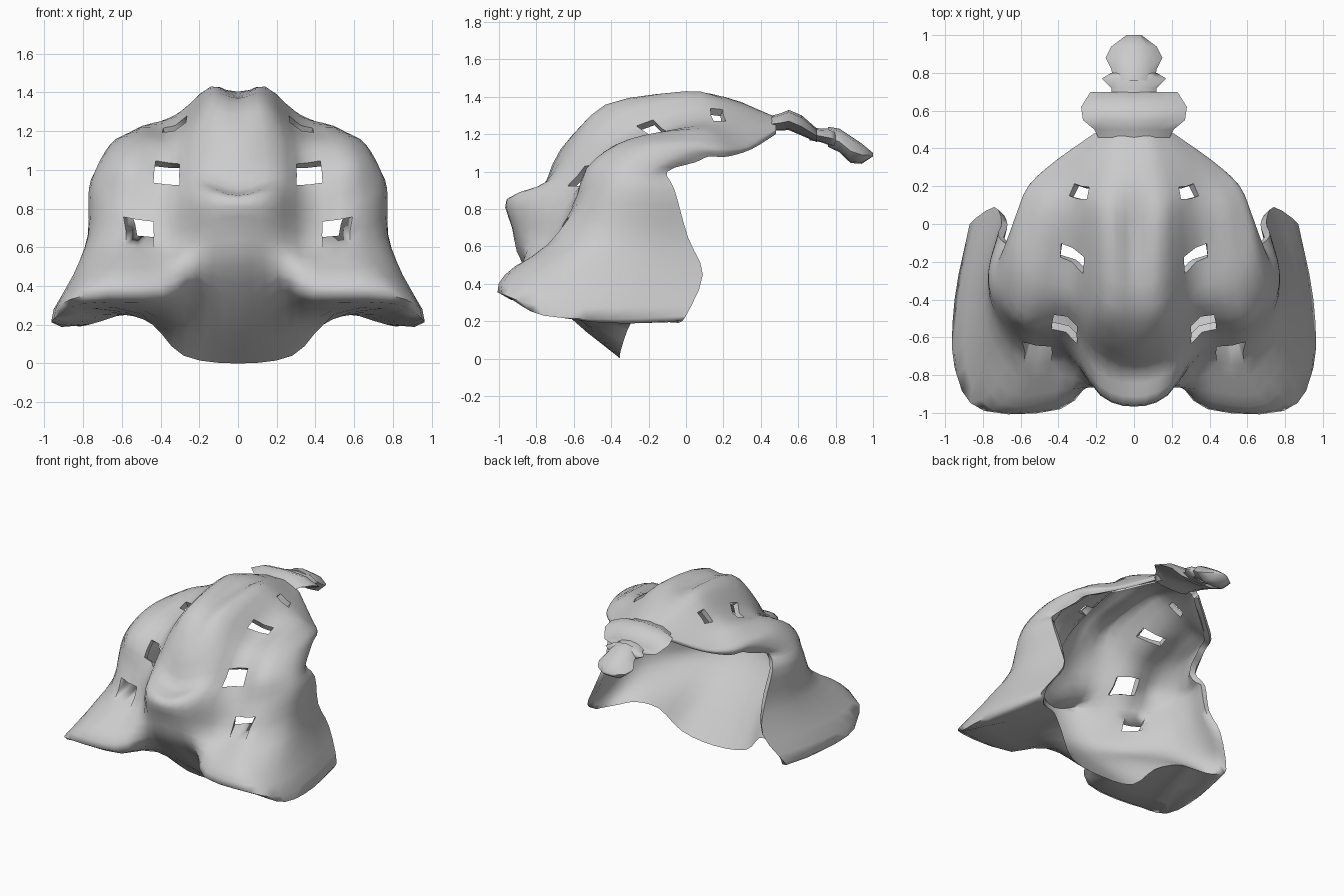
import bpy
from collections import Counter
from mathutils import Vector

STEPS = 3          # grid cells between neighbouring guide points
THICKNESS = 0.045

cube = bpy.data.objects.get("Cube")
if cube:
    bpy.data.objects.remove(cube, do_unlink=True)

# One plain clay grey for the whole model
clay = bpy.data.materials.new("clay_grey")
clay.use_nodes = True
clay.diffuse_color = (0.6, 0.6, 0.6, 1)
clay.node_tree.nodes["Principled BSDF"].inputs["Base Color"].default_value = (0.6, 0.6, 0.6, 1)


def spline(points, mirrored=False):
    """Catmull-Rom curve through the points, optionally level at the centre line."""
    pts = [Vector(p) for p in points]
    lead = pts[1] * Vector((1, 1, 1)) if mirrored else 2 * pts[0] - pts[1]
    if mirrored:
        lead.x = -lead.x
    padded = [lead] + pts + [2 * pts[-1] - pts[-2]]
    curve = []
    for a, b, c, d in zip(padded, padded[1:], padded[2:], padded[3:]):
        for i in range(STEPS):
            t = i / STEPS
            curve.append(0.5 * (2 * b + (c - a) * t
                                + (2 * a - 5 * b + 4 * c - d) * t ** 2
                                + (3 * b - a - 3 * c + d) * t ** 3))
    curve.append(pts[-1])
    return curve


def loft(sections):
    """Grid of points passing through all section curves."""
    across = [spline(section, mirrored=True) for section in sections]
    columns = [spline(column) for column in zip(*across)]
    return [list(row) for row in zip(*columns)]


def inset(grid, r, c):
    """Grid point moved inwards along its surface normal."""
    last_r, last_c = len(grid) - 1, len(grid[0]) - 1
    along = grid[r][min(c + 1, last_c)] - grid[r][max(c - 1, 0)]
    up = grid[min(r + 1, last_r)][c] - grid[max(r - 1, 0)][c]
    normal = along.cross(up)
    if c == 0:
        normal.x = 0
    return grid[r][c] - normal.normalized() * THICKNESS


def make_object(name, verts, faces, angle):
    mesh = bpy.data.meshes.new(name)
    mesh.from_pydata([tuple(v) for v in verts], [], faces)
    mesh.materials.append(clay)
    obj = bpy.data.objects.new(name, mesh)
    bpy.context.collection.objects.link(obj)
    bpy.ops.object.select_all(action="DESELECT")
    obj.select_set(True)
    bpy.context.view_layer.objects.active = obj
    bpy.ops.object.shade_smooth_by_angle(angle=angle)
    return obj


def make_shell(name, outer, lining, holes):
    """Closed half shell with an outer and an inner wall and openings, mirrored."""
    rows, width = len(outer), len(outer[0])
    inner = lining + [[inset(outer, r, c) for c in range(width)]
                      for r in range(len(lining), rows)]
    total = rows * width
    cells = []
    for r in range(rows - 1):
        for c in range(width - 1):
            if not any(r0 <= r < r1 and c0 <= c < c1 for r0, r1, c0, c1 in holes):
                a = r * width + c
                cells.append((a, a + 1, a + width + 1, a + width))

    def inside(i):
        # the bottom row is shared by both walls
        return i if i < width else i + total

    faces = cells + [tuple(inside(i) for i in reversed(cell)) for cell in cells]
    edges = [edge for cell in cells for edge in zip(cell, cell[1:] + cell[:1])]
    count = Counter(frozenset(edge) for edge in edges)
    for a, b in edges:
        on_centre = a % width == 0 and b % width == 0
        if count[frozenset((a, b))] == 1 and not on_centre and max(a, b) >= width:
            wall = (b, a, inside(a), inside(b))
            faces.append(tuple(dict.fromkeys(wall)))
    verts = [p for row in outer + inner for p in row]
    for i in range(0, len(verts), width):
        verts[i].x = 0
    obj = make_object(name, verts, faces, 1.35)
    mirror = obj.modifiers.new("mirror", "MIRROR")
    mirror.use_clip = True
    mirror.merge_threshold = 0.002


# Half sections of the hood, each running from the centre line to the back rim
chin_rim = [(0, -.35, 0), (.28, -.35, .04), (.44, -.29, .2), (.58, -.2, .25),
            (.7, -.13, .22), (.77, -.09, .2), (.82, -.04, .19)]
flap_lip = [(0, -.62, .22), (.22, -.76, .38), (.38, -.92, .32), (.8, -.92, .31),
            (.95, -.76, .23), (.95, -.4, .21), (.87, 0, .23)]
flap_top = [(0, -.87, .5), (.2, -.85, .5), (.42, -.94, .45), (.7, -.95, .45),
            (.84, -.7, .45), (.83, -.3, .47), (.74, .09, .45)]
cheek_low = [(0, -.93, .7), (.18, -.88, .66), (.37, -.73, .6), (.58, -.74, .61),
             (.75, -.5, .66), (.77, -.25, .66), (.7, .01, .65)]
snout = [(0, -.96, .85), (.18, -.9, .86), (.36, -.65, .8), (.6, -.58, .83),
         (.74, -.42, .9), (.77, -.25, .9), (.72, -.06, .9)]
brow = [(0, -.78, .9), (.2, -.72, .96), (.36, -.53, .98), (.58, -.53, 1.02),
        (.71, -.35, 1.03), (.72, -.2, 1), (.66, -.1, 1)]
forehead = [(0, -.67, 1.12), (.2, -.57, 1.16), (.34, -.4, 1.13), (.54, -.36, 1.15),
            (.65, -.2, 1.14), (.66, -.05, 1.09), (.6, .05, 1.05)]
crown_front = [(0, -.43, 1.34), (.15, -.41, 1.35), (.33, -.2, 1.2), (.5, -.15, 1.21),
               (.6, 0, 1.17), (.62, .06, 1.12), (.58, .12, 1.08)]
crown = [(0, -.08, 1.38), (.14, 0, 1.43), (.31, .02, 1.28), (.48, .08, 1.23),
         (.54, .15, 1.17), (.56, .2, 1.12), (.53, .22, 1.08)]
crown_back = [(0, .2, 1.4), (.14, .2, 1.39), (.28, .2, 1.3), (.37, .25, 1.22),
              (.42, .28, 1.17), (.42, .33, 1.13), (.38, .35, 1.12)]
nape = [(0, .48, 1.29), (.08, .48, 1.29), (.14, .48, 1.27), (.18, .48, 1.25),
        (.2, .48, 1.23), (.21, .48, 1.22), (.2, .48, 1.2)]

# Inner wall of the hollow flaps, from the chin rim up to the cheeks
lining_low = [(0, -.58, .25), (.22, -.56, .27), (.4, -.47, .34), (.56, -.36, .36),
              (.69, -.24, .34), (.76, -.12, .32), (.81, 0, .3)]
lining_flap = [(0, -.82, .51), (.2, -.78, .5), (.39, -.66, .5), (.55, -.5, .5),
               (.68, -.33, .49), (.73, -.15, .48), (.71, .06, .46)]
lining_cheek = [(0, -.88, .7), (.17, -.83, .67), (.35, -.67, .65), (.52, -.53, .66),
                (.66, -.38, .68), (.71, -.2, .67), (.67, 0, .66)]
lining_snout = [(0, -.9, .83), (.17, -.83, .85), (.34, -.6, .8), (.57, -.53, .84),
                (.69, -.4, .9), (.72, -.24, .9), (.69, -.07, .9)]

# Openings as ranges of grid rows and columns
eye_hole = (14, 16, 5, 7)
cheek_hole = (9, 11, 7, 9)
crown_hole = (21, 22, 5, 7)
nape_hole = (26, 27, 5, 7)

make_shell("hood_shell",
           loft([chin_rim, flap_lip, flap_top, cheek_low, snout, brow, forehead,
                 crown_front, crown, crown_back, nape]),
           loft([chin_rim, lining_low, lining_flap, lining_cheek, lining_snout]),
           [eye_hole, cheek_hole, crown_hole, nape_hole])


def make_segment(name, stations):
    """Closed flattened tail piece; a station is y, middle z, half width, half height."""
    outline = [(1, 0), (.6, .8), (0, 1), (-.6, .8), (-1, 0), (-.6, -.7), (0, -.8), (.6, -.7)]
    n = len(outline)
    verts = [(w * u, y, z + h * v) for y, z, w, h in stations for u, v in outline]
    faces = [tuple(range(n)), tuple(reversed(range(len(verts) - n, len(verts))))]
    for s in range(len(stations) - 1):
        for i in range(n):
            a, b = s * n + i, s * n + (i + 1) % n
            faces.append((a + n, b + n, b, a))
    make_object(name, verts, faces, 1.2)


# Tail pieces behind the nape
make_segment("tail_base", [(.42, 1.25, .17, .04), (.5, 1.26, .21, .05), (.55, 1.27, .27, .06),
                           (.62, 1.24, .28, .06), (.7, 1.19, .23, .04)])
make_segment("tail_collar", [(.66, 1.2, .12, .04), (.72, 1.19, .12, .04), (.77, 1.18, .17, .05),
                             (.8, 1.17, .12, .05)])
make_segment("tail_tip", [(.76, 1.18, .11, .06), (.82, 1.16, .12, .07), (.88, 1.11, .15, .08),
                          (.94, 1.09, .12, .06), (1, 1.09, .04, .01)])
